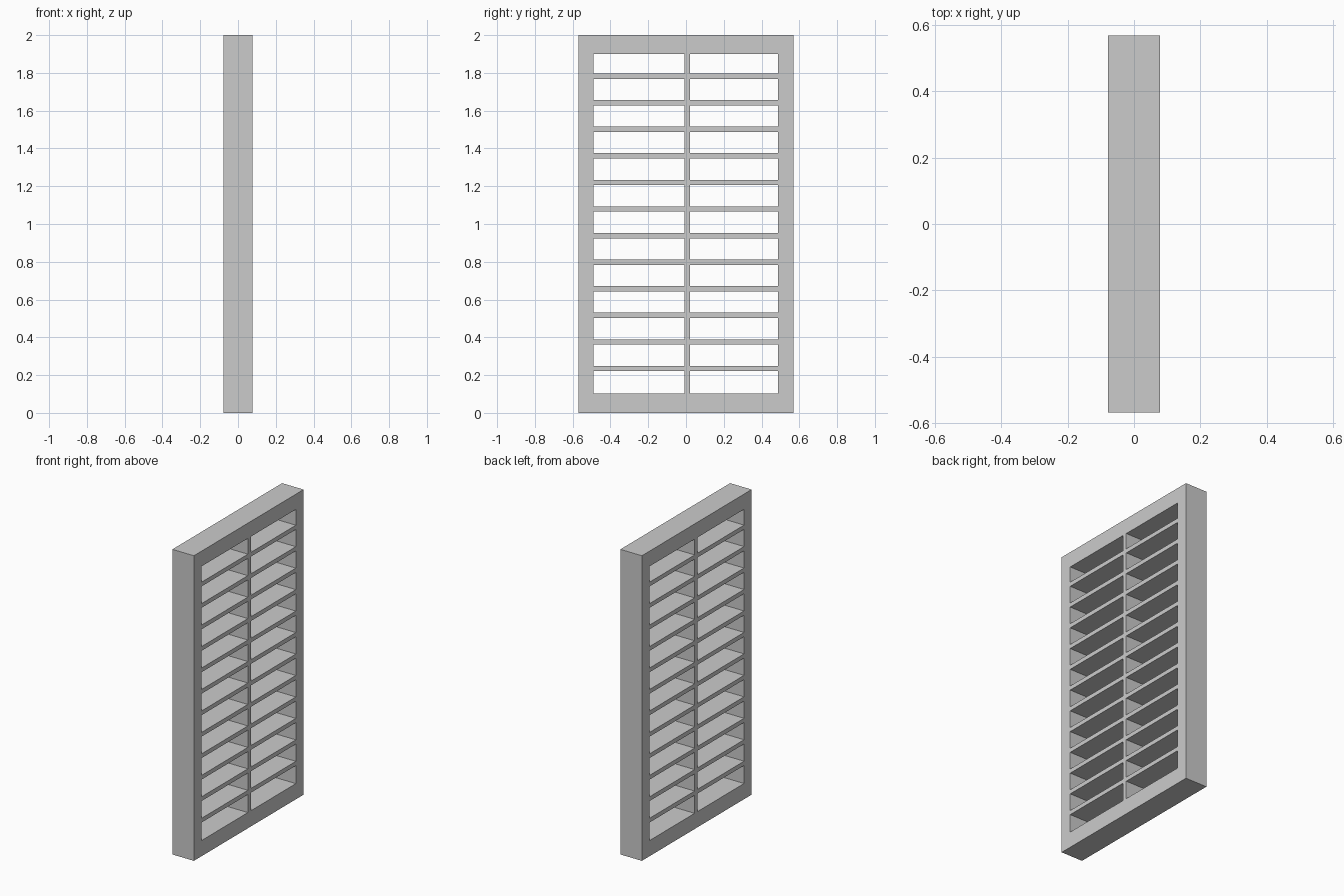
import bpy, bmesh

if "Cube" in bpy.data.objects:
    bpy.data.objects.remove(bpy.data.objects["Cube"])

DEPTH = 0.156           # thickness along x
HALF_W, H = 0.568, 2.0  # outer frame
IN_Y0, IN_Y1 = -0.490, 0.488   # opening
IN_Z0, IN_Z1 = 0.103, 1.90


def finish(name, bm):
    bmesh.ops.recalc_face_normals(bm, faces=bm.faces)
    mesh = bpy.data.meshes.new(name)
    bm.to_mesh(mesh)
    bm.free()
    obj = bpy.data.objects.new(name, mesh)
    bpy.context.collection.objects.link(obj)
    return obj


def box(name, depth, y0, y1, z0, z1):
    bm = bmesh.new()
    bmesh.ops.create_cube(bm, size=1)
    bmesh.ops.scale(bm, vec=(depth, y1 - y0, z1 - z0), verts=bm.verts)
    bmesh.ops.translate(bm, vec=(0, (y0 + y1) / 2, (z0 + z1) / 2), verts=bm.verts)
    return finish(name, bm)


# Outer frame: one mitred ring of rectangular section
outer = [(-HALF_W, 0), (HALF_W, 0), (HALF_W, H), (-HALF_W, H)]
inner = [(IN_Y0, IN_Z0), (IN_Y1, IN_Z0), (IN_Y1, IN_Z1), (IN_Y0, IN_Z1)]
bm = bmesh.new()
sections = []
for o, i in zip(outer, inner):
    sections.append([bm.verts.new((x, *p)) for x, p in
                     ((-DEPTH / 2, o), (DEPTH / 2, o), (DEPTH / 2, i), (-DEPTH / 2, i))])
for k in range(4):
    a, b = sections[k], sections[(k + 1) % 4]
    for j in range(4):
        n = (j + 1) % 4
        bm.faces.new((a[j], a[n], b[n], b[j]))
finish("frame", bm)

# Vertical centre bar
box("centre_bar", DEPTH, -0.009, 0.022, IN_Z0, IN_Z1)

# Horizontal slats, evenly spaced
COUNT, FIRST, STEP, THICK = 12, 0.235, 0.1407, 0.028
for k in range(COUNT):
    z = FIRST + k * STEP
    box(f"slat_{k + 1}", DEPTH, IN_Y0, IN_Y1, z - THICK / 2, z + THICK / 2)
